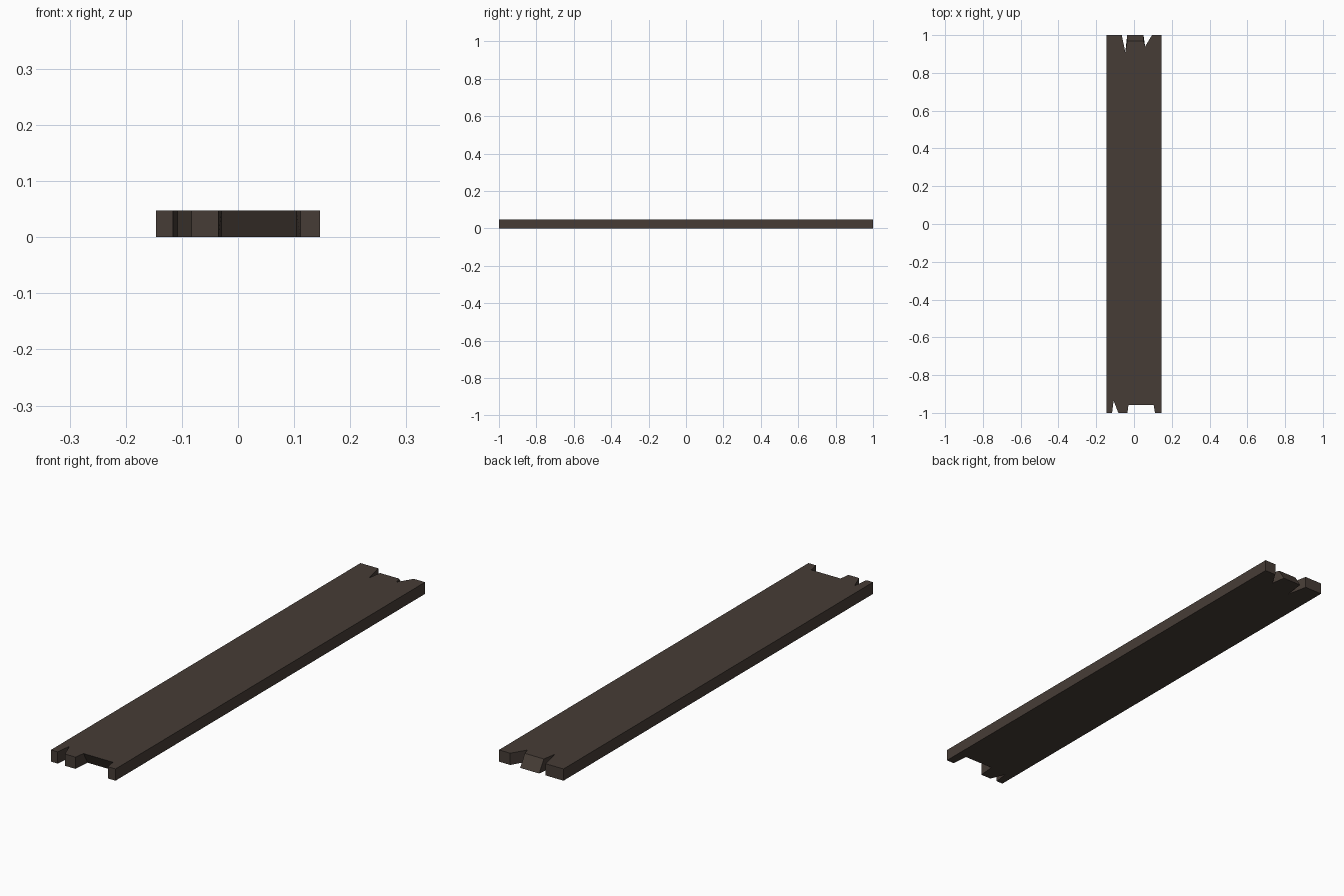
import bpy, bmesh

if "Cube" in bpy.data.objects:
    bpy.data.objects.remove(bpy.data.objects["Cube"])

# Outline of the plank: x, y on the top face, y on the bottom face
H = 0.048
outline = [
    # front end: thin splinter notch and wide undercut recess
    (-0.146, -1, -1), (-0.116, -1, -1), (-0.108, -0.935, -0.935),
    (-0.083, -1, -1), (-0.035, -1, -1), (-0.029, -0.957, -0.93),
    (0.104, -0.957, -0.93), (0.111, -1, -1), (0.146, -1, -1),
    # back end: two notches around a bevelled tongue
    (0.146, 1, 1), (0.095, 1, 1), (0.059, 0.94, 0.94), (0.05, 0.97, 1),
    (-0.036, 0.97, 1), (-0.046, 0.91, 0.91), (-0.065, 1, 1), (-0.146, 1, 1),
]

bm = bmesh.new()
top = [bm.verts.new((x, yt, H)) for x, yt, yb in outline]
bot = [bm.verts.new((x, yb, 0)) for x, yt, yb in outline]
bm.faces.new(top)
bm.faces.new(bot[::-1])
n = len(outline)
for i in range(n):
    j = (i + 1) % n
    bm.faces.new((bot[i], bot[j], top[j], top[i]))
bmesh.ops.triangulate(bm, faces=bm.faces[:])
bmesh.ops.recalc_face_normals(bm, faces=bm.faces[:])

mesh = bpy.data.meshes.new("plank")
bm.to_mesh(mesh)
bm.free()
plank = bpy.data.objects.new("plank", mesh)
bpy.context.collection.objects.link(plank)

# Dark brown wood
wood = bpy.data.materials.new("dark brown wood")
wood.diffuse_color = (0.062, 0.046, 0.037, 1)
wood.use_nodes = True
wood.node_tree.nodes["Principled BSDF"].inputs["Base Color"].default_value = wood.diffuse_color
mesh.materials.append(wood)
